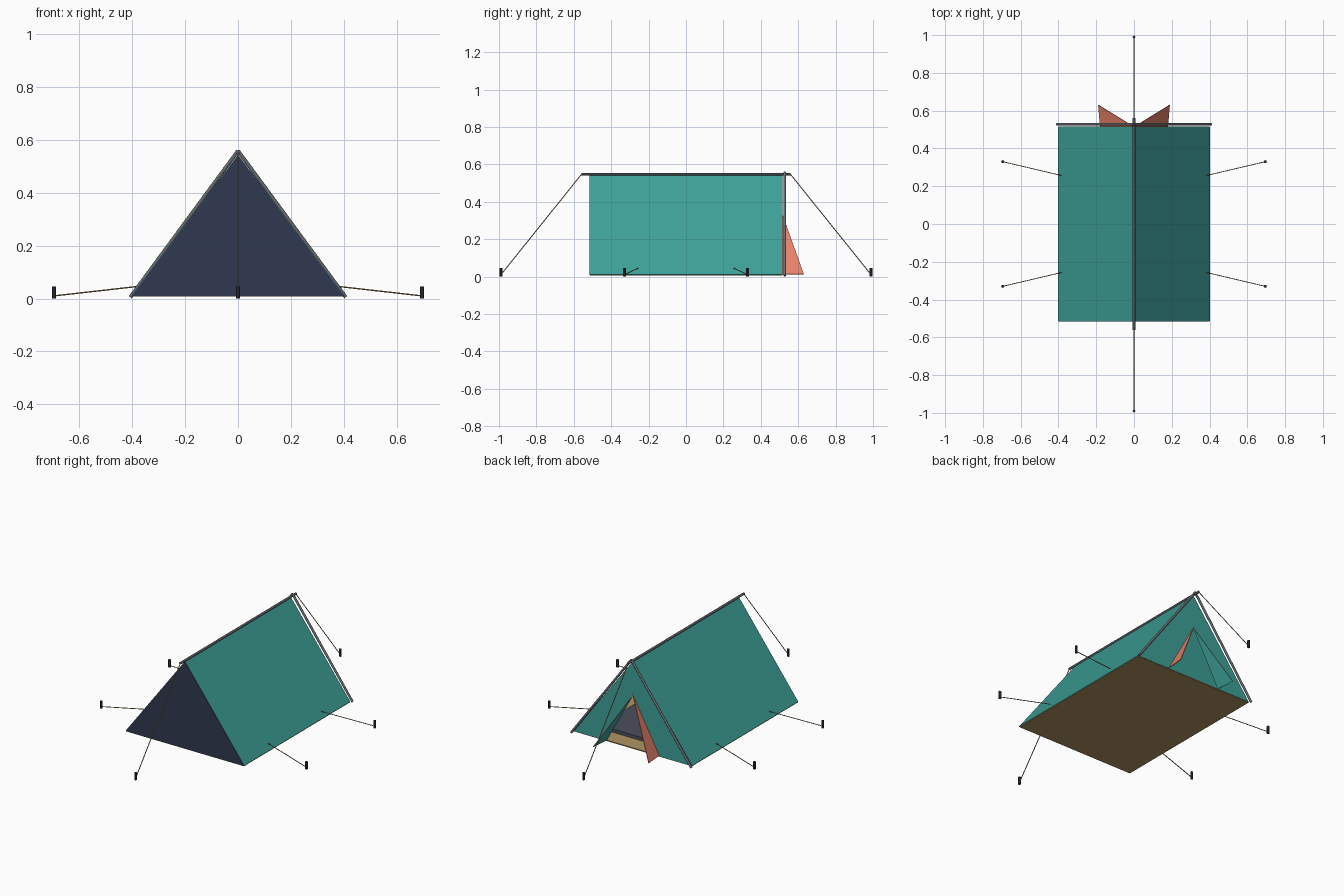
import bpy
from mathutils import Vector

if "Cube" in bpy.data.objects:
    bpy.data.objects.remove(bpy.data.objects["Cube"], do_unlink=True)


def material(name, hex_code):
    """Flat material from an sRGB hex string, stored as linear values."""
    srgb = [int(hex_code[i:i + 2], 16) / 255 for i in (0, 2, 4)]
    colour = [c / 12.92 if c <= 0.04045 else ((c + 0.055) / 1.055) ** 2.4 for c in srgb]
    mat = bpy.data.materials.new(name)
    mat.use_nodes = True
    mat.diffuse_color = (*colour, 1)
    mat.node_tree.nodes["Principled BSDF"].inputs["Base Color"].default_value = (*colour, 1)
    return mat


TEAL = material("teal canvas", "3DA098")
NAVY = material("navy canvas", "303850")
CORAL = material("coral lining", "E58068")
TAN = material("tan groundsheet", "B09462")
MAT = material("slate mat", "4C505C")
POLE = material("grey pole", "66696E")
STAKE = material("dark stake", "34363C")
ROPE = material("tan rope", "A68C58")

HALF_W, HALF_L = 0.40, 0.513
FLOOR_Z, APEX_Z = 0.01, 0.54
DOOR_W, DOOR_Z = 0.18, 0.34


def sheet(name, points, mats, thickness=0.004, offset=0):
    """Thin cloth panel; a second material goes on its rear side."""
    mesh = bpy.data.meshes.new(name)
    mesh.from_pydata(points, [], [tuple(range(len(points)))])
    obj = bpy.data.objects.new(name, mesh)
    bpy.context.collection.objects.link(obj)
    for m in mats:
        mesh.materials.append(m)
    solid = obj.modifiers.new("thickness", "SOLIDIFY")
    solid.thickness = thickness
    solid.offset = offset
    solid.material_offset = len(mats) - 1
    return obj


def rod(name, start, end, radius, mat, sides=12):
    """Round bar between two points."""
    a, b = Vector(start), Vector(end)
    bpy.ops.mesh.primitive_cylinder_add(vertices=sides, radius=radius,
                                        depth=(b - a).length, location=(a + b) / 2)
    obj = bpy.context.object
    obj.name = name
    obj.rotation_euler = (b - a).to_track_quat("Z", "Y").to_euler()
    obj.data.materials.append(mat)
    bpy.ops.object.shade_smooth_by_angle()
    return obj


def box(name, centre, size, mat):
    bpy.ops.mesh.primitive_cube_add(size=1, location=centre)
    obj = bpy.context.object
    obj.name = name
    obj.scale = size
    obj.data.materials.append(mat)


# Groundsheet and sleeping mat
box("groundsheet", (0, 0, FLOOR_Z), (HALF_W * 2, HALF_L * 2, 0.006), TAN)
box("sleeping_mat", (0, 0, 0.023), (0.60, 0.82, 0.02), MAT)

# Closed front wall
sheet("front_wall", [(-HALF_W, -HALF_L, FLOOR_Z), (HALF_W, -HALF_L, FLOOR_Z),
                     (0, -HALF_L, APEX_Z)], [NAVY])

for side, sx in (("left", 1), ("right", -1)):
    # Sloping roof
    sheet(side + "_roof", [(sx * HALF_W, -HALF_L, FLOOR_Z), (sx * HALF_W, HALF_L, FLOOR_Z),
                           (0, HALF_L, APEX_Z), (0, -HALF_L, APEX_Z)], [TEAL])
    # Half of the back wall beside the door
    sheet(side + "_back_wall", [(sx * HALF_W, HALF_L, FLOOR_Z), (0, HALF_L, APEX_Z),
                                (0, HALF_L, DOOR_Z), (sx * DOOR_W, HALF_L, FLOOR_Z)], [TEAL])
    # Folded door flap, coral outside and teal inside
    flap = [(0, HALF_L, DOOR_Z), (sx * DOOR_W, HALF_L, FLOOR_Z + 0.004),
            (sx * 0.19, 0.63, FLOOR_Z + 0.004)]
    sheet(side + "_door_flap", flap[::sx], [CORAL, TEAL], offset=-1)
    # A-frame pole at the door end
    rod(side + "_frame_pole", (sx * 0.407, 0.528, 0.005), (0, 0.528, 0.558), 0.007, POLE)

# Ridge pole
rod("ridge_pole", (0, -0.56, 0.548), (0, 0.56, 0.548), 0.007, POLE)

# Guy ropes and stakes: two at the ends, four along the sides
guys = [((0, sy * 0.558, 0.548), (0, sy * 0.99)) for sy in (-1, 1)]
guys += [((sx * 0.385, sy * 0.257, 0.045), (sx * 0.695, sy * 0.33))
         for sx in (-1, 1) for sy in (-1, 1)]
for i, (top, (x, y)) in enumerate(guys, 1):
    rod(f"guy_rope_{i}", top, (x, y, 0.01), 0.0025, ROPE, 6)
    rod(f"stake_{i}", (x, y, 0), (x, y, 0.045), 0.008, STAKE, 8)
